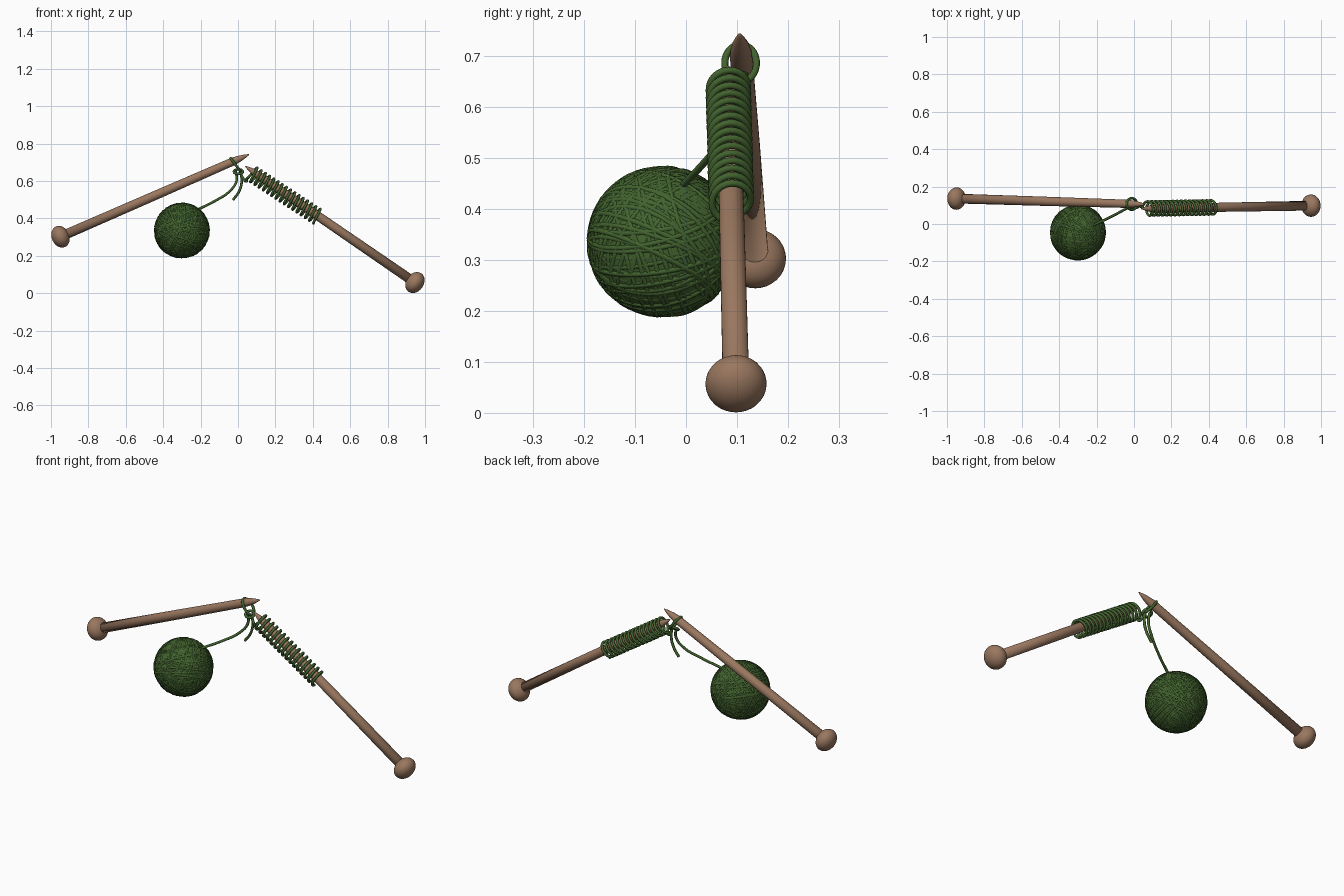
import bpy, bmesh, math, random
from mathutils import Vector, Matrix

if "Cube" in bpy.data.objects:
    bpy.data.objects.remove(bpy.data.objects["Cube"])

random.seed(4)


def material(name, rgb):
    m = bpy.data.materials.new(name)
    m.diffuse_color = (*rgb, 1)
    m.use_nodes = True
    m.node_tree.nodes["Principled BSDF"].inputs["Base Color"].default_value = m.diffuse_color
    return m


WOOD = material("warm wood", (0.32, 0.185, 0.115))
GREEN = material("green wool", (0.055, 0.125, 0.028))


def mesh_object(name, bm, mat):
    me = bpy.data.meshes.new(name)
    for f in bm.faces:
        f.smooth = True
    bm.to_mesh(me)
    bm.free()
    me.materials.append(mat)
    ob = bpy.data.objects.new(name, me)
    bpy.context.collection.objects.link(ob)
    return ob


def lathe(name, start, end, profile, mat, sides=32):
    """Revolve (distance, radius) pairs about the line from start to end."""
    start, end = Vector(start), Vector(end)
    turn = (end - start).to_track_quat('Z', 'Y')
    bm = bmesh.new()
    rings = []
    for d, r in profile:
        ring = []
        for i in range(sides):
            a = 2 * math.pi * i / sides
            p = Vector((r * math.cos(a), r * math.sin(a), d))
            ring.append(bm.verts.new(start + turn @ p))
        rings.append(ring)
    for a, b in zip(rings, rings[1:]):
        for i in range(sides):
            j = (i + 1) % sides
            bm.faces.new((a[i], a[j], b[j], b[i]))
    bm.faces.new(rings[0][::-1])
    bm.faces.new(rings[-1])
    return mesh_object(name, bm, mat)


def tube(name, strands, radius, closed=False, bezier=False, res=2):
    """Yarn strands: round tubes along point lists, turned into a mesh."""
    cu = bpy.data.curves.new(name, 'CURVE')
    cu.dimensions = '3D'
    cu.bevel_depth = radius
    cu.bevel_resolution = res
    cu.use_fill_caps = True
    cu.resolution_u = 10
    for pts in strands:
        if bezier:
            sp = cu.splines.new('BEZIER')
            sp.bezier_points.add(len(pts) - 1)
            for bp, p in zip(sp.bezier_points, pts):
                bp.co = p
                bp.handle_left_type = bp.handle_right_type = 'AUTO'
        else:
            sp = cu.splines.new('POLY')
            sp.points.add(len(pts) - 1)
            for q, p in zip(sp.points, pts):
                q.co = (*p, 1)
        sp.use_cyclic_u = closed
    cu.materials.append(GREEN)
    ob = bpy.data.objects.new(name, cu)
    bpy.context.collection.objects.link(ob)
    bpy.ops.object.select_all(action='DESELECT')
    ob.select_set(True)
    bpy.context.view_layer.objects.active = ob
    bpy.ops.object.convert(target='MESH')
    return ob


def needle(side, head, tip):
    """Tapered shaft with a pointed tip and a flattened round knob."""
    head, tip = Vector(head), Vector(tip)
    n = (tip - head).length
    lathe(side + "_needle_shaft", head, tip,
          [(0.0, 0.026), (n * 0.5, 0.0245), (n - 0.11, 0.022), (n - 0.085, 0.0205),
           (n - 0.055, 0.0165), (n - 0.025, 0.0095), (n - 0.006, 0.004), (n, 0.001)], WOOD)
    knob = []
    for i in range(17):
        a = math.pi * (0.01 + 0.98 * i / 16)
        knob.append((-0.047 * math.cos(a), 0.06 * math.sin(a)))
    lathe(side + "_needle_knob", head, tip, knob, WOOD)


# Needles
L_HEAD, L_TIP = (-0.949, 0.136, 0.302), (0.06, 0.105, 0.742)
R_HEAD, R_TIP = (0.946, 0.098, 0.057), (0.038, 0.082, 0.68)
needle("left", L_HEAD, L_TIP)
needle("right", R_HEAD, R_TIP)

# Ball of wool: core plus bands of strands wound in several directions
CENTRE, R = Vector((-0.30, -0.045, 0.335)), 0.1465
bm = bmesh.new()
bmesh.ops.create_uvsphere(bm, u_segments=48, v_segments=24, radius=R,
                          matrix=Matrix.Translation(CENTRE))
mesh_object("wool_ball", bm, GREEN)
winds = []
for axis in [(0.75, -0.2, 0.6), (0.9, 0.3, -0.3), (-0.2, 0.4, 0.9), (0.1, 0.95, 0.3),
             (-0.6, 0.5, 0.6), (0.5, 0.7, -0.5), (0.3, -0.2, 0.95)]:
    for k in range(-4, 5):
        ax = Vector(axis).normalized() + Vector([random.uniform(-0.06, 0.06) for _ in range(3)])
        turn = ax.to_track_quat('Z', 'Y')
        d = k * 0.015
        rad = 0.1435 + random.uniform(-0.002, 0.001)
        rr = math.sqrt(rad * rad - d * d)
        winds.append([CENTRE + turn @ Vector((rr * math.cos(t), rr * math.sin(t), d))
                      for t in (2 * math.pi * i / 56 for i in range(56))])
tube("wool_ball_strands", winds, 0.006, closed=True, res=1)

# Stitches cast on the right needle: an oval spiral round the shaft
YARN = 0.007
head, tip = Vector(R_HEAD), Vector(R_TIP)
along = (head - tip).normalized()
side = Vector((0, 1, 0))
up = side.cross(along).normalized()
if up.z < 0:
    up = -up
coil, turns, steps = [], 16, 24
for i in range(turns * steps + 1):
    f = i / (turns * steps)
    a = 2 * math.pi * i / steps - math.pi / 2
    c = tip + along * (0.045 + 0.43 * f) + up * (-0.013 + 0.009 * f)
    coil.append(c + side * 0.038 * math.cos(a) + up * 0.042 * math.sin(a))
tube("cast_on_stitches", [coil], YARN)

# Slip loop round the left needle
axis = (Vector(L_TIP) - Vector(L_HEAD)).normalized()
mid = Vector((-0.012, 0.107, 0.685))
down = Vector((0.6, 0, -0.8))
loop = []
for i in range(32):
    a = 2 * math.pi * i / 32
    loop.append(mid + down * 0.046 * math.cos(a) + side * 0.031 * math.sin(a))
tube("slip_loop", [loop], YARN, closed=True)

# Knot below the loop
knot = []
for i in range(24):
    a = 2 * math.pi * i / 24
    knot.append(Vector((0.002 + 0.024 * math.cos(a), 0.1 + 0.016 * math.sin(a),
                        0.65 + 0.012 * math.sin(a))))
tube("slip_knot", [knot], YARN, closed=True)

# Loose yarn: lead to the ball, cut tail, and link to the stitches
tube("ball_lead", [[(-0.215, -0.005, 0.447), (-0.12, 0.04, 0.495), (-0.045, 0.08, 0.545),
                    (-0.008, 0.098, 0.6), (-0.012, 0.102, 0.655)]], YARN, bezier=True)
tube("yarn_tail", [[(-0.027, 0.1, 0.498), (0.006, 0.1, 0.545), (0.02, 0.1, 0.6),
                    (0.012, 0.1, 0.655)]], YARN, bezier=True)
tube("stitch_link", [[(0.012, 0.1, 0.65), (0.027, 0.095, 0.615), (0.045, 0.088, 0.598),
                      tuple(coil[0])]], YARN, bezier=True)
